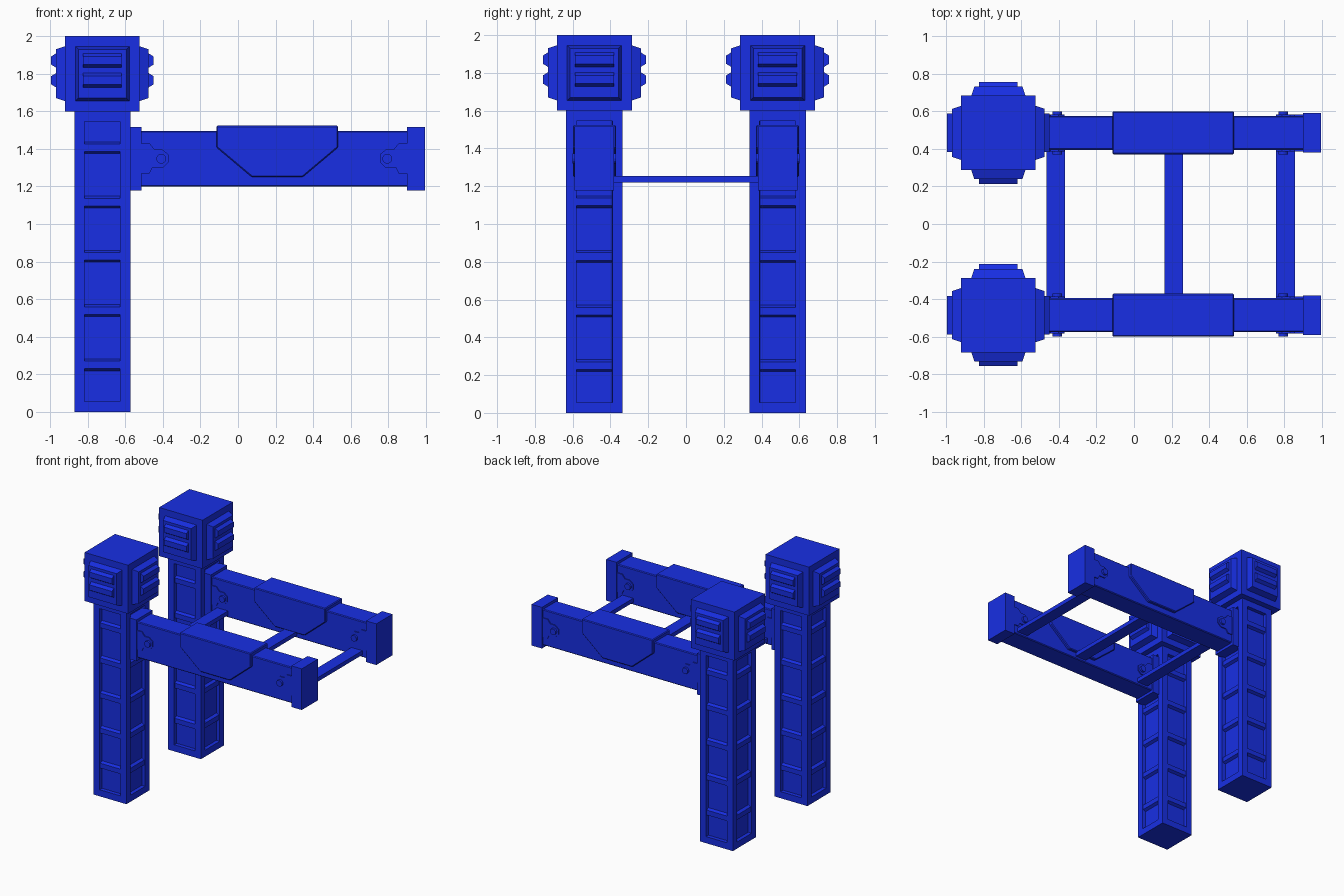
import bpy, bmesh, math
from mathutils import Matrix

cube = bpy.data.objects.get("Cube")
if cube:
    bpy.data.objects.remove(cube, do_unlink=True)

BLUE = (0.009, 0.028, 0.78, 1)
blue = bpy.data.materials.new("blue paint")
blue.use_nodes = True
blue.diffuse_color = BLUE
blue.node_tree.nodes["Principled BSDF"].inputs["Base Color"].default_value = BLUE

POST_X, ROW_Y, BEAM_MID = -0.722, 0.485, 0.1925


def finish(name, bm, matrix, bevel=0):
    bm.transform(matrix)
    bmesh.ops.recalc_face_normals(bm, faces=bm.faces[:])
    mesh = bpy.data.meshes.new(name)
    bm.to_mesh(mesh)
    bm.free()
    mesh.materials.append(blue)
    obj = bpy.data.objects.new(name, mesh)
    bpy.context.scene.collection.objects.link(obj)
    if bevel:
        mod = obj.modifiers.new("edge", "BEVEL")
        mod.width, mod.segments = bevel, 1


def prism(name, outline, half, matrix, bevel=0):
    """Outline in x and z, extruded to both sides along y."""
    bm = bmesh.new()
    face = bm.faces.new([bm.verts.new((x, -half, z)) for x, z in outline])
    grown = bmesh.ops.extrude_face_region(bm, geom=[face])["geom"]
    for v in grown:
        if isinstance(v, bmesh.types.BMVert):
            v.co.y = half
    finish(name, bm, matrix, bevel)


def rect(x0, x1, z0, z1):
    return [(x0, z0), (x1, z0), (x1, z1), (x0, z1)]


def panelled_box(name, half, z0, z1, steps, matrix):
    """Square box whose four sides get a chain of (inset, depth) steps."""
    bm = bmesh.new()
    bmesh.ops.create_cube(bm, size=1)
    for v in bm.verts:
        v.co = (v.co.x * 2 * half, v.co.y * 2 * half, z1 if v.co.z > 0 else z0)
    bm.normal_update()
    sides = [f for f in bm.faces if abs(f.normal.z) < 0.5]
    for thickness, depth in steps:
        bmesh.ops.inset_individual(bm, faces=sides, thickness=thickness,
                                   depth=depth, use_even_offset=True)
    finish(name, bm, matrix)


bracket = [(-0.52, 1.428), (-0.469, 1.428), (-0.444, 1.397), (-0.403, 1.397),
           (-0.37, 1.37), (-0.37, 1.328), (-0.4, 1.3), (-0.455, 1.3),
           (-0.47, 1.27), (-0.52, 1.27)]
saddle = [(-0.115, 1.523), (-0.115, 1.408), (0.073, 1.25),
          (0.345, 1.25), (0.533, 1.408), (0.533, 1.523)]
bolt = [(-0.409 + 0.026 * math.cos(a * math.pi / 6),
         1.347 + 0.026 * math.sin(a * math.pi / 6)) for a in range(12)]

for side, row in (("right", -ROW_Y), ("left", ROW_Y)):
    at_post = Matrix.Translation((POST_X, row, 0))
    at_beam = Matrix.Translation((0, row, 0))

    # Post with recessed sides, head with raised louvre plates
    panelled_box(f"post_{side}", 0.149, 0, 1.6,
                 [(0.054, 0), (0.001, -0.03)], at_post)
    panelled_box(f"head_{side}", 0.198, 1.6, 2,
                 [(0.054, 0), (0.016, 0.048)], at_post)

    for turn in range(4):
        facing = at_post @ Matrix.Rotation(turn * math.pi / 2, 4, "Z")
        # Crossbars in the post recess
        for i in range(5):
            z = 0.25 + i * 0.289
            prism(f"crossbar_{side}", [(0.11, z - 0.036), (0.142, z - 0.02),
                  (0.142, z + 0.02), (0.11, z + 0.036)], 0.0945, facing)
        # Louvres on the head plates
        for z in (1.765, 1.87):
            prism(f"louvre_{side}", [(0.24, z - 0.042), (0.272, z - 0.022),
                  (0.272, z + 0.022), (0.24, z + 0.042)], 0.103, facing)

    # Beam, end collars and centre saddle
    prism(f"beam_{side}", rect(-0.6, 0.95, 1.2, 1.495), 0.09, at_beam, 0.006)
    prism(f"inner_collar_{side}", rect(-0.6, -0.513, 1.178, 1.517), 0.105, at_beam)
    prism(f"outer_collar_{side}", rect(0.9, 0.994, 1.178, 1.517), 0.105, at_beam)
    prism(f"saddle_{side}", saddle, 0.114, at_beam, 0.006)

    # Brackets and bolts, mirrored about the beam middle
    far_end = Matrix.Translation((2 * BEAM_MID, 0, 0)) @ Matrix.Scale(-1, 4, (1, 0, 0))
    for place in (at_beam, at_beam @ far_end):
        prism(f"bracket_{side}", bracket, 0.098, place)
        prism(f"bolt_{side}", bolt, 0.115, place)

# Flat rungs joining the two beams
for x in (-0.417, 0.212, 0.807):
    prism("rung", rect(x - 0.05, x + 0.05, 1.22, 1.254), ROW_Y - 0.05, Matrix())
